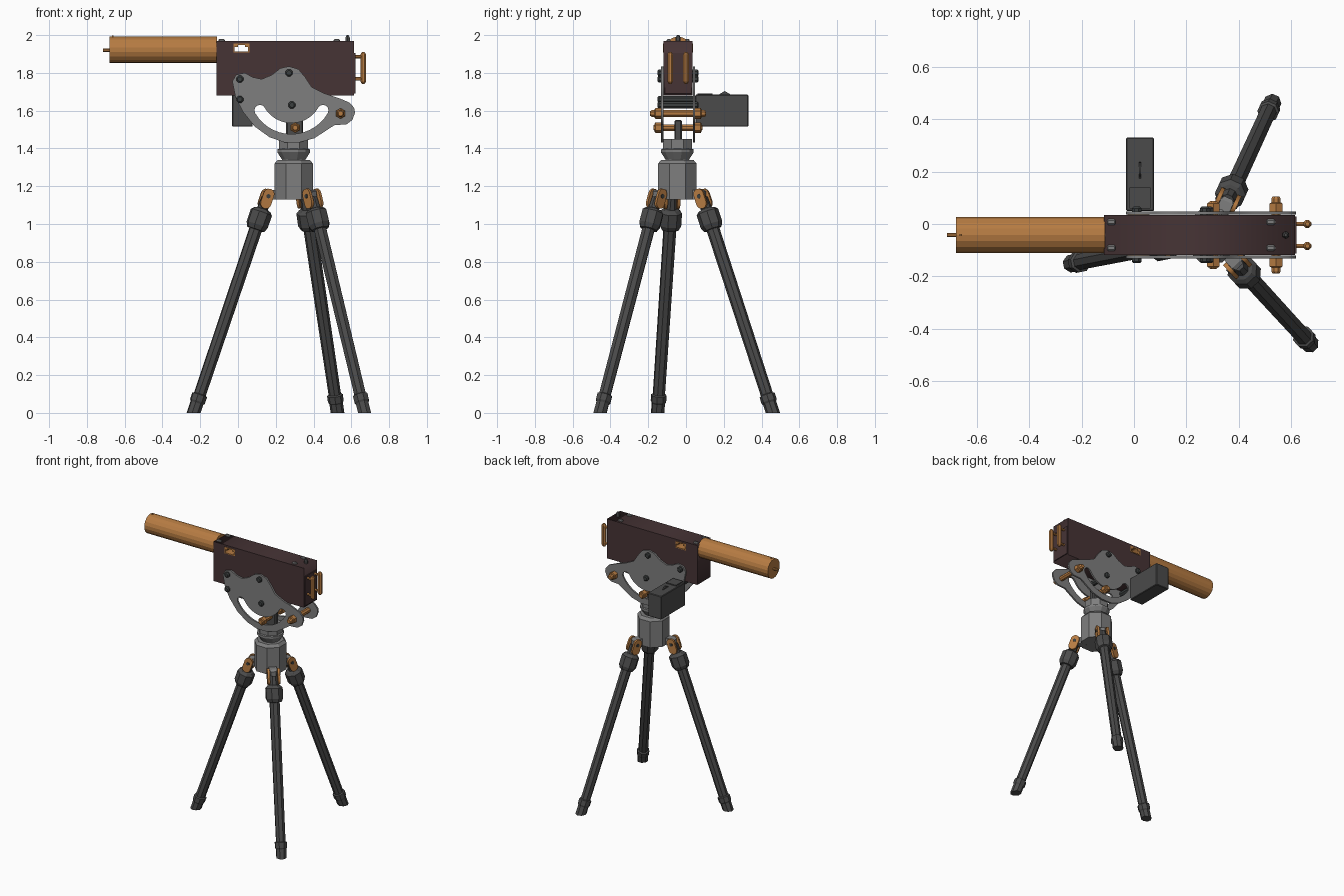
import bpy, bmesh, math
from mathutils import Vector, Matrix

cube = bpy.data.objects.get("Cube")
if cube:
    bpy.data.objects.remove(cube, do_unlink=True)


def material(name, r, g, b):
    m = bpy.data.materials.new(name)
    m.use_nodes = True
    m.diffuse_color = (r, g, b, 1)
    m.node_tree.nodes["Principled BSDF"].inputs["Base Color"].default_value = (r, g, b, 1)
    return m


BRASS = material("brass", 0.47, 0.2, 0.055)
MAROON = material("dark maroon", 0.062, 0.034, 0.036)
STEEL = material("light steel", 0.21, 0.21, 0.21)
IRON = material("dark iron", 0.07, 0.07, 0.07)
BOLT = material("bolt grey", 0.045, 0.05, 0.05)

MID = -0.042                       # centre plane of the gun
HUB = Vector((0.295, -0.046, 0))   # centre of the tripod head


def finish(name, bm, mat):
    bmesh.ops.recalc_face_normals(bm, faces=bm.faces)
    mesh = bpy.data.meshes.new(name)
    bm.to_mesh(mesh)
    bm.free()
    mesh.materials.append(mat)
    obj = bpy.data.objects.new(name, mesh)
    bpy.context.collection.objects.link(obj)
    return obj


def box(name, lo, hi, mat, bevel=0):
    lo, hi = Vector(lo), Vector(hi)
    bm = bmesh.new()
    bmesh.ops.create_cube(bm, size=1)
    for v in bm.verts:
        v.co = (lo + hi) / 2 + v.co * (hi - lo)
    if bevel:
        bmesh.ops.bevel(bm, geom=bm.edges[:], offset=bevel, segments=1, affect='EDGES')
    return finish(name, bm, mat)


def turned(name, start, direction, profile, sides, mat, ground=False):
    """Profile of (distance, radius) turned about a direction."""
    turn = Vector(direction).to_track_quat('Z', 'Y').to_matrix()
    bm = bmesh.new()
    rings = []
    for d, r in profile:
        ring = []
        for i in range(sides):
            a = math.tau * (i + 0.5) / sides
            local = Vector((r * math.cos(a), r * math.sin(a), d))
            ring.append(bm.verts.new(Vector(start) + turn @ local))
        rings.append(ring)
    for a, b in zip(rings, rings[1:]):
        for i in range(sides):
            j = (i + 1) % sides
            bm.faces.new((a[i], a[j], b[j], b[i]))
    bm.faces.new(rings[0])
    bm.faces.new(rings[-1])
    if ground:
        cut = bmesh.ops.bisect_plane(bm, geom=bm.verts[:] + bm.edges[:] + bm.faces[:],
                                     plane_co=(0, 0, 0), plane_no=(0, 0, -1), clear_outer=True)
        edges = [e for e in cut["geom_cut"] if isinstance(e, bmesh.types.BMEdge)]
        bmesh.ops.contextual_create(bm, geom=edges)
    return finish(name, bm, mat)


def plate(name, outlines, half, matrix, mat):
    """Flat outline with optional holes, extruded both ways."""
    curve = bpy.data.curves.new(name, 'CURVE')
    curve.dimensions = '2D'
    curve.fill_mode = 'BOTH'
    curve.extrude = half
    for pts in outlines:
        s = curve.splines.new('POLY')
        s.points.add(len(pts) - 1)
        for p, (x, y) in zip(s.points, pts):
            p.co = (x, y, 0, 1)
        s.use_cyclic_u = True
    curve.materials.append(mat)
    obj = bpy.data.objects.new(name, curve)
    bpy.context.collection.objects.link(obj)
    obj.matrix_world = matrix
    bpy.ops.object.select_all(action='DESELECT')
    obj.select_set(True)
    bpy.context.view_layer.objects.active = obj
    bpy.ops.object.convert(target='MESH')


def arc(cx, cy, r, a0, a1, n):
    steps = [math.radians(a0 + (a1 - a0) * i / n) for i in range(n + 1)]
    return [(cx + r * math.cos(a), cy + r * math.sin(a)) for a in steps]


def rect(x0, x1, y0, y1):
    return [(x0, y0), (x1, y0), (x1, y1), (x0, y1)]


def upright(y):
    return Matrix.Translation((0, y, 0)) @ Matrix.Rotation(math.pi / 2, 4, 'X')


# Receiver with the feed opening through it
port = rect(-0.025, 0.06, 1.908, 1.955)
plate("receiver", [rect(-0.115, 0.615, 1.68, 1.968), port], 0.076, upright(MID), MAROON)
feed = [(-0.018, 1.914), (0.053, 1.914), (0.053, 1.937), (0.036, 1.937),
        (0.036, 1.948), (0, 1.948), (0, 1.937), (-0.018, 1.937)]
plate("feed_frame", [port, feed], 0.079, upright(MID), BRASS)
box("rear_plate", (0.615, MID - 0.07, 1.69), (0.621, MID + 0.07, 1.905), MAROON)

# Top catches and sights
for x in (-0.087, 0.523):
    for side in (-1, 1):
        y = MID + side * 0.05
        box("top_catch", (x - 0.017, y - 0.011, 1.96), (x + 0.017, y + 0.011, 1.979), STEEL, 0.005)
turned("rear_sight", (0.58, MID, 1.965), (0, 0, 1),
       [(0, 0.014), (0.02, 0.014), (0.035, 0.006)], 6, IRON)
box("front_sight", (-0.668, MID - 0.004, 1.98), (-0.658, MID + 0.004, 1.999), BRASS)

# Barrel jacket and muzzle
turned("barrel_jacket", (-0.68, MID, 1.922), (1, 0, 0), [(0, 0.07), (0.57, 0.07)], 18, BRASS)
turned("muzzle", (-0.715, MID, 1.92), (1, 0, 0), [(0, 0.009), (0.05, 0.009)], 8, BRASS)

# Twin rear grips
for side in (-1, 1):
    y = MID + side * 0.042
    turned("grip", (0.663, y, 1.742), (0, 0, 1),
           [(0, 0.008), (0.012, 0.016), (0.156, 0.016), (0.168, 0.008)], 8, BRASS)
    for z in (1.768, 1.885):
        turned("grip_stub", (0.61, y, z), (1, 0, 0), [(0, 0.009), (0.05, 0.009)], 6, BRASS)

# Curved side plates with an elevation slot
outline = [(-0.03, 1.756), (-0.01, 1.79), (0.035, 1.8), (0.08, 1.777), (0.125, 1.767),
           (0.177, 1.788), (0.225, 1.825), (0.27, 1.835), (0.32, 1.82), (0.356, 1.777),
           (0.39, 1.725), (0.456, 1.692), (0.535, 1.666), (0.59, 1.643), (0.615, 1.615),
           (0.62, 1.59), (0.605, 1.55), (0.575, 1.528), (0.51, 1.523), (0.46, 1.49),
           (0.404, 1.454), (0.325, 1.432), (0.245, 1.432), (0.166, 1.46), (0.087, 1.517),
           (0.024, 1.597), (-0.013, 1.67)]
SX, SZ = 0.283, 1.698
slot = arc(SX, SZ, 0.222, 210, 330, 14)
slot += arc(SX + 0.167, SZ - 0.096, 0.029, -30, 150, 6)[1:-1]
slot += arc(SX, SZ, 0.164, 330, 210, 14)
slot += arc(SX - 0.167, SZ - 0.096, 0.029, 30, 210, 6)[1:-1]
for side in (-1, 1):
    plate("side_plate", [outline, slot], 0.006, upright(MID + side * 0.084), STEEL)

# Bolts through the plates
for x, z in ((0.01, 1.767), (0.01, 1.66), (0.27, 1.8), (0.285, 1.63)):
    turned("plate_bolt", (x, MID - 0.108, z), (0, 1, 0),
           [(0, 0.013), (0.006, 0.02), (0.21, 0.02), (0.216, 0.013)], 8, BOLT)

# Brass cross pins with collars
for x, z, reach in ((0.543, 1.585, 0.148), (0.303, 1.51, 0.13)):
    turned("cross_pin", (x, MID - reach, z), (0, 1, 0),
           [(0, 0.013), (0.008, 0.019), (2 * reach - 0.008, 0.019), (2 * reach, 0.013)], 8, BRASS)
    for side in (-1, 1):
        turned("pin_collar", (x, MID + side * 0.09, z), (0, side, 0),
               [(0, 0.028), (0.03, 0.028), (0.034, 0.022)], 6, BRASS)

# Ammunition box with lid and handle
box("ammo_box", (-0.031, 0.05, 1.515), (0.077, 0.33, 1.685), IRON, 0.004)
box("ammo_lid", (-0.017, 0.06, 1.68), (0.063, 0.14, 1.692), IRON)
plate("box_handle", [[(0.17, 1.683), (0.205, 1.704), (0.24, 1.683)]], 0.004,
      Matrix(((0, 0, 1, 0.023), (1, 0, 0, 0), (0, 1, 0, 0), (0, 0, 0, 1))), IRON)

# Tripod head
box("head_post", (0.255, MID - 0.02, 1.4), (0.345, MID + 0.02, 1.55), IRON, 0.006)
turned("head_flange", HUB + Vector((0, 0, 1.395)), (0, 0, 1), [(0, 0.083), (0.055, 0.083)], 8, STEEL)
turned("head_neck", HUB + Vector((0, 0, 1.32)), (0, 0, 1),
       [(0, 0.065), (0.022, 0.065), (0.06, 0.09), (0.075, 0.09), (0.08, 0.075)], 12, STEEL)
turned("head_hub", HUB + Vector((0, 0, 1.13)), (0, 0, 1),
       [(0, 0.11), (0.19, 0.11), (0.21, 0.092)], 8, STEEL)

# Three splayed legs on brass hinges
for fx, fy in ((-0.235, -0.15), (0.527, 0.46), (0.67, -0.455)):
    foot = Vector((fx, fy, 0))
    out = (foot - HUB).normalized()
    pivot = HUB + out * 0.145 + Vector((0, 0, 1.147))
    run = foot - pivot
    length = run.length
    down = run.normalized()
    across = Vector((-out.y, out.x, 0))
    turned("tripod_leg", pivot, down,
           [(0.01, 0.026), (0.07, 0.03), (0.075, 0.045), (0.09, 0.06), (0.16, 0.06),
            (0.185, 0.048), (0.187, 0.035), (length - 0.105, 0.033), (length - 0.1, 0.042),
            (length - 0.065, 0.042), (length - 0.055, 0.036), (length + 0.05, 0.036)],
           8, IRON, ground=True)
    turned("hinge_lug", HUB + out * 0.07 + Vector((0, 0, 1.155)), out,
           [(0, 0.036), (0.075, 0.036), (0.09, 0.024)], 4, STEEL)
    turned("hinge_pin", pivot - across * 0.046, across, [(0, 0.012), (0.092, 0.012)], 6, BOLT)
    capsule = arc(0, 0.04, 0.029, 0, 180, 6) + arc(0, -0.012, 0.029, 180, 360, 6)
    for side in (-1, 1):
        m = Matrix((down.cross(across), down, across)).transposed().to_4x4()
        m.translation = pivot + across * side * 0.034
        plate("hinge_cheek", [capsule], 0.008, m, BRASS)
